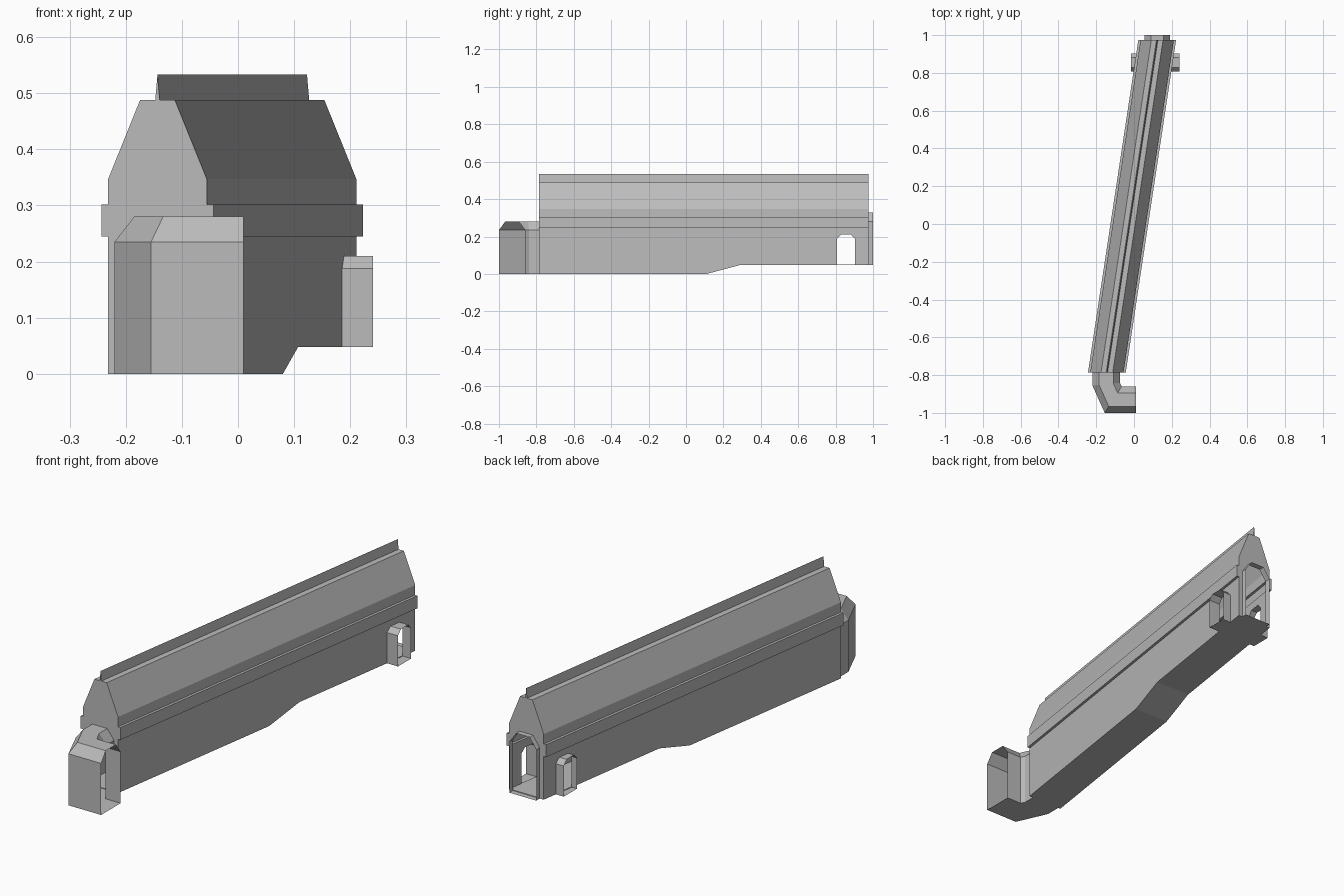
import bpy
import bmesh

if "Cube" in bpy.data.objects:
    bpy.data.objects.remove(bpy.data.objects["Cube"], do_unlink=True)

grey = bpy.data.materials.new("plain grey")
grey.use_nodes = True
grey.diffuse_color = (0.5, 0.5, 0.5, 1)
grey.node_tree.nodes["Principled BSDF"].inputs["Base Color"].default_value = (0.5, 0.5, 0.5, 1)

FRONT, BACK = -0.785, 0.975      # ends of the hall
LOW = 0.048                      # raised floor level at the back
WALL = 0.088                     # half width of the hall
T = 0.003                        # wall thickness


def centre(y):
    """The hall runs at a slant, with its ends square to y."""
    return -0.1435 + 0.1514 * (y - FRONT)


def loft(name, rings, caps=True):
    """Join equal rings of points into one surface."""
    bm = bmesh.new()
    loops = [[bm.verts.new(p) for p in ring] for ring in rings]
    n = len(loops[0])
    for a, b in zip(loops, loops[1:]):
        for i in range(n):
            j = (i + 1) % n
            bm.faces.new((a[i], a[j], b[j], b[i]))
    if caps:
        bm.faces.new(loops[0])
        bm.faces.new(loops[-1])
    bmesh.ops.recalc_face_normals(bm, faces=bm.faces)
    mesh = bpy.data.meshes.new(name)
    bm.to_mesh(mesh)
    bm.free()
    mesh.materials.append(grey)
    obj = bpy.data.objects.new(name, mesh)
    bpy.context.scene.collection.objects.link(obj)
    return obj


def hall(name, t):
    """Sloped-roof hall with a projecting band, shrunk by t."""
    rings = []
    for y, floor in ((FRONT + t, 0), (0.11, 0), (0.29, LOW), (BACK - t, LOW)):
        half = [(WALL, floor + t), (WALL, 0.245 + t), (0.1, 0.245 + t), (0.1, 0.302 - t),
                (WALL, 0.302 - t), (WALL, 0.347 - t), (0.031, 0.488 - t)]
        half = [(x - t, z) for x, z in half]
        profile = half + [(-x, z) for x, z in reversed(half)]
        rings.append([(centre(y) + x, y, z) for x, z in profile])
    return loft(name, rings)


def arch(name, sections, floor, shoulder, top, inset, caps=False):
    """Chamfered passage; each section gives the feet of its two walls."""
    rings = []
    for section in sections:
        def point(f, z):
            (ax, ay), (bx, by) = section
            return (ax + f * (bx - ax), ay + f * (by - ay), z)
        rings.append([point(0, floor), point(0, shoulder), point(inset, top),
                      point(1 - inset, top), point(1, shoulder), point(1, floor)])
    return loft(name, rings, caps)


def cut(target, cutter):
    mod = target.modifiers.new("opening", "BOOLEAN")
    mod.operation, mod.solver, mod.object = "DIFFERENCE", "EXACT", cutter
    bpy.context.view_layer.objects.active = target
    bpy.ops.object.modifier_apply(modifier=mod.name)
    bpy.data.objects.remove(cutter, do_unlink=True)


# Hollow hall
body = hall("hall", 0)
cut(body, hall("hollow", T))

# Roof ridge
loft("roof_ridge", [[(centre(y) + x, y, z) for x, z in ((-0.004, 0.487), (0.004, 0.487), (0, 0.533))]
                    for y in (FRONT, BACK)])

# Bent front passage
bend = [((-0.22, FRONT), (-0.075, FRONT)), ((-0.22, -0.855), (-0.075, -0.84)),
        ((-0.155, -1), (-0.065, -0.86)), ((0.01, -1), (0.01, -0.86))]
arch("front_passage", bend, 0, 0.235, 0.28, 0.24)
cut(body, arch("front_opening", [((-0.22, y), (-0.075, y)) for y in (FRONT - 0.02, FRONT + 0.02)],
               T, 0.235, 0.28, 0.24, True))

# Short back passage
c = centre(BACK)


def back_feet(y):
    return ((c - 0.068, y), (c + 0.068, y))


arch("back_passage", [back_feet(BACK), back_feet(1)], LOW, 0.28, 0.328, 0.25)
cut(body, arch("back_opening", [back_feet(BACK - 0.02), back_feet(BACK + 0.02)],
               LOW + T, 0.28, 0.328, 0.25, True))

# Side passages and the doorways behind them
Y0, Y1 = 0.808, 0.903
DOOR = (0.188, 0.21, 0.22)
for name, side, end in (("left_passage", 1, 0.241), ("right_passage", -1, -0.016)):
    wall = [(centre(y) + side * WALL, y) for y in (Y0, Y1)]
    arch(name, [wall, [(end, Y0), (end, Y1)]], LOW, *DOOR)
cut(body, arch("door_opening", [[(x, Y0), (x, Y1)] for x in (-0.1, 0.3)], LOW + T, *DOOR, True))
